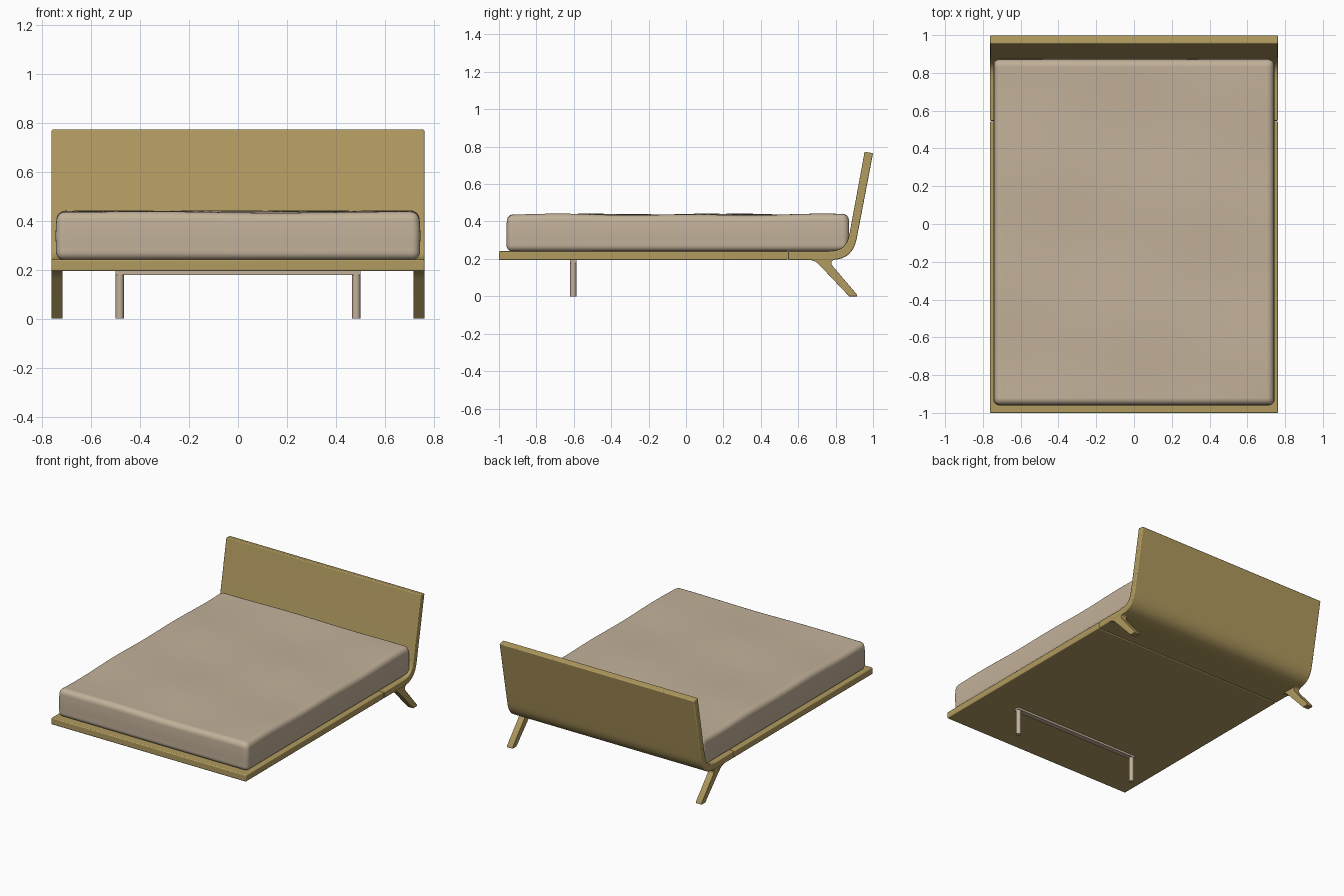
import bpy, bmesh, math
from mathutils import Vector

if "Cube" in bpy.data.objects:
    bpy.data.objects.remove(bpy.data.objects["Cube"])


def material(name, rgb):
    m = bpy.data.materials.new(name)
    m.diffuse_color = (*rgb, 1)
    m.use_nodes = True
    m.node_tree.nodes["Principled BSDF"].inputs["Base Color"].default_value = m.diffuse_color
    return m


WOOD = material("oak wood", (0.44, 0.325, 0.115))
FABRIC = material("beige fabric", (0.54, 0.44, 0.32))


def finish(bm, name, mat, angle=40, bevel=0.0):
    bmesh.ops.recalc_face_normals(bm, faces=bm.faces)
    me = bpy.data.meshes.new(name)
    bm.to_mesh(me)
    bm.free()
    ob = bpy.data.objects.new(name, me)
    bpy.context.collection.objects.link(ob)
    me.materials.append(mat)
    if bevel:
        b = ob.modifiers.new("soft edges", 'BEVEL')
        b.width, b.segments = bevel, 3
        b.limit_method, b.angle_limit = 'ANGLE', math.radians(40)
    bpy.ops.object.select_all(action='DESELECT')
    ob.select_set(True)
    bpy.context.view_layer.objects.active = ob
    bpy.ops.object.shade_smooth_by_angle(angle=math.radians(angle))
    return ob


def box_bm(lo, hi):
    bm = bmesh.new()
    bmesh.ops.create_cube(bm, size=1)
    lo, hi = Vector(lo), Vector(hi)
    for v in bm.verts:
        v.co = Vector([lo[i] + (v.co[i] + 0.5) * (hi[i] - lo[i]) for i in range(3)])
    return bm


def extrude_profile(pts, x0, x1):
    # side profile in (y, z), swept along x
    bm = bmesh.new()
    f = bm.faces.new([bm.verts.new((x0, y, z)) for y, z in pts])
    r = bmesh.ops.extrude_face_region(bm, geom=[f])
    for v in r["geom"]:
        if isinstance(v, bmesh.types.BMVert):
            v.co.x = x1
    return bm


def curve(p0, p1, p2, p3, n=12):
    out = []
    for i in range(n + 1):
        t = i / n
        a, b, c, d = (1-t)**3, 3*t*(1-t)**2, 3*t*t*(1-t), t**3
        out.append(tuple(a*p0[k] + b*p1[k] + c*p2[k] + d*p3[k] for k in (0, 1)))
    return out


# platform
finish(box_bm((-0.762, -1.0, 0.194), (0.762, 0.543, 0.241)), "platform", WOOD, bevel=0.006)

# headboard: flat rear strip bending up into a leaning panel
outer = curve((0.77, 0.194), (0.86, 0.194), (0.9, 0.235), (0.915, 0.32))
inner = curve((0.877, 0.35), (0.863, 0.27), (0.84, 0.241), (0.75, 0.241))
profile = [(0.546, 0.194)] + outer + [(1.0, 0.765), (0.955, 0.773)] + inner + [(0.546, 0.241)]
finish(extrude_profile(profile, -0.762, 0.762), "headboard", WOOD, bevel=0.006)

# splayed rear legs with flared tops
leg = (curve((0.64, 0.197), (0.69, 0.195), (0.7, 0.18), (0.725, 0.155), 6)
       + [(0.872, 0.0), (0.914, 0.0), (0.912, 0.012)]
       + curve((0.79, 0.155), (0.768, 0.18), (0.775, 0.192), (0.80, 0.197), 6))
for side, s in (("left", -1), ("right", 1)):
    finish(extrude_profile(leg, s * 0.717, s * 0.762), side + "_rear_leg", WOOD, bevel=0.004)

# front support: crossbar and two round legs
finish(box_bm((-0.5, -0.621, 0.179), (0.5, -0.585, 0.194)), "support_bar", FABRIC)
for side, s in (("left", -1), ("right", 1)):
    bm = bmesh.new()
    bmesh.ops.create_cone(bm, cap_ends=True, segments=24, radius1=0.0165, radius2=0.0165, depth=0.18)
    bmesh.ops.translate(bm, verts=bm.verts, vec=(s * 0.483, -0.603, 0.09))
    finish(bm, side + "_front_leg", FABRIC)

# mattress: rounded box, gridded, bulged and gently rippled
bm = box_bm((-0.738, -0.955, 0.24), (0.738, 0.868, 0.437))
bmesh.ops.bevel(bm, geom=bm.edges[:], offset=0.032, segments=5, profile=0.5, affect='EDGES')
for axis, lo, hi, n in ((0, -0.7, 0.7, 28), (1, -0.92, 0.83, 34), (2, 0.28, 0.4, 4)):
    for i in range(n + 1):
        p, d = Vector(), Vector()
        p[axis], d[axis] = lo + (hi - lo) * i / n, 1
        bmesh.ops.bisect_plane(bm, geom=bm.verts[:] + bm.edges[:] + bm.faces[:],
                               plane_co=p, plane_no=d)
for v in bm.verts:
    x, y, z = v.co
    t = (z - 0.24) / 0.197
    bulge = math.sin(math.pi * t)
    v.co.x += math.copysign(0.007, x) * bulge * min(1, abs(x) / 0.7)
    v.co.y += 0.005 * bulge * (y / 0.9)
    v.co.z += t * (0.003 * math.sin(9 * y + 2 * x) + 0.002 * math.sin(7 * x - 4 * y))
    if t < 0.25:  # flatter lower edge resting on the platform
        v.co.x += math.copysign(0.02 * (0.25 - t), x) * (abs(x) > 0.69)
        v.co.y += math.copysign(0.02 * (0.25 - t), y) * (abs(y + 0.043) > 0.87)
finish(bm, "mattress", FABRIC, angle=60)
